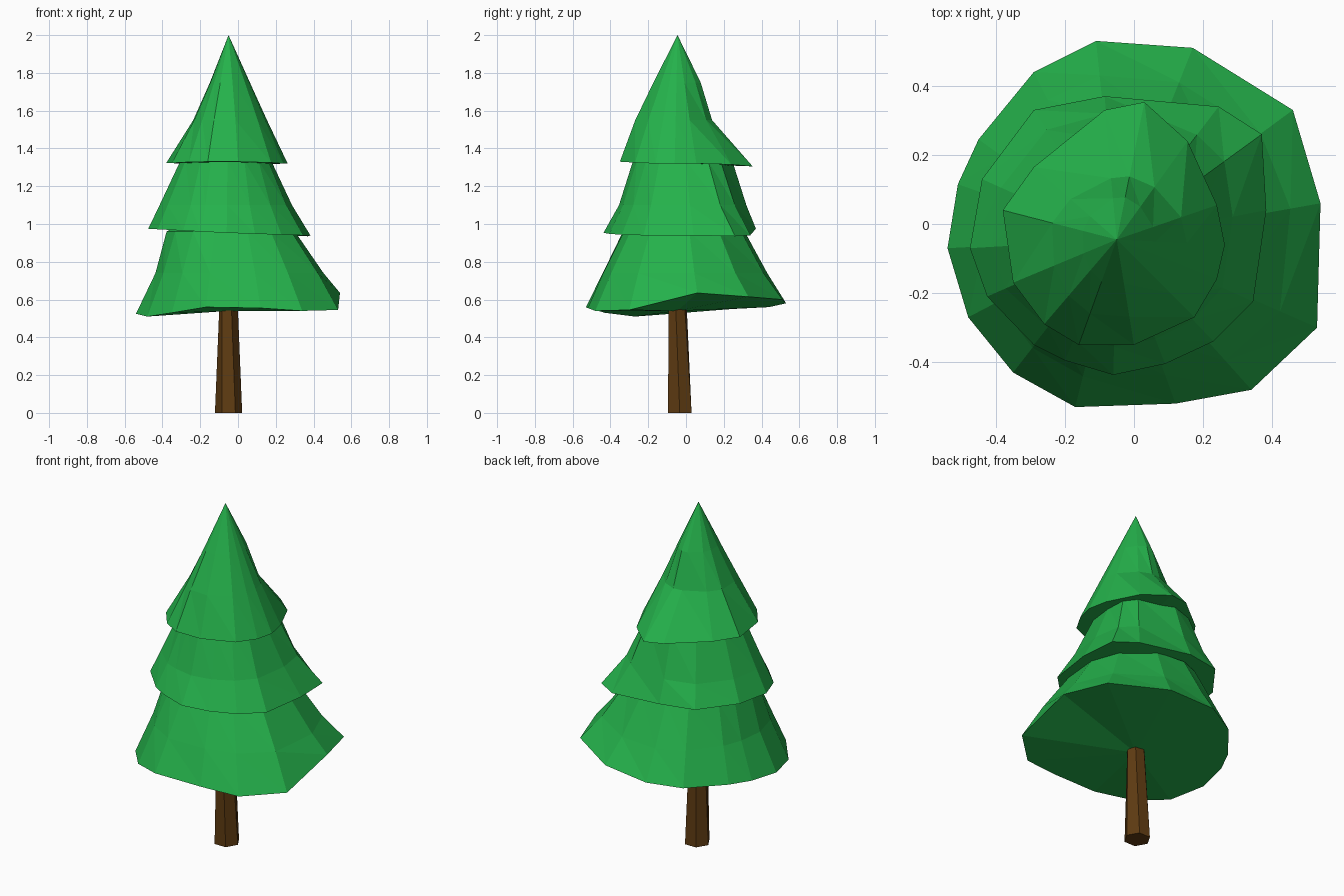
import bpy, bmesh
from math import cos, sin, atan2, hypot, pi

if "Cube" in bpy.data.objects:
    bpy.data.objects.remove(bpy.data.objects["Cube"])

AXIS = (-0.05, -0.045)  # the tree leans slightly off centre


def material(name, rgb):
    m = bpy.data.materials.new(name)
    m.diffuse_color = (*rgb, 1)
    m.use_nodes = True
    m.node_tree.nodes["Principled BSDF"].inputs["Base Color"].default_value = m.diffuse_color
    return m


GREEN = material("needles", (0.018, 0.44, 0.07))
BROWN = material("bark", (0.115, 0.045, 0.006))


def finish(bm, name, mat):
    bmesh.ops.recalc_face_normals(bm, faces=bm.faces)
    me = bpy.data.meshes.new(name)
    bm.to_mesh(me)
    bm.free()
    me.materials.append(mat)
    ob = bpy.data.objects.new(name, me)
    bpy.context.collection.objects.link(ob)
    return ob


def tier(name, rim, levels, under, tip):
    """Skirt from an uneven rim, narrowed per level by left/right/front/back factors."""
    bm = bmesh.new()
    ax, ay = AXIS
    ext_l, ext_r = ax - min(p[0] for p in rim), max(p[0] for p in rim) - ax
    ext_f, ext_b = ay - min(p[1] for p in rim), max(p[1] for p in rim) - ay
    rings = [[bm.verts.new(p) for p in rim]]
    for z, (left, right, front, back) in levels:
        ring = []
        for x, y, _ in rim:
            dx, dy = x - ax, y - ay
            a = atan2(dy, dx)
            c2, s2 = cos(a) ** 2, sin(a) ** 2
            fx, ex = (right, ext_r) if dx > 0 else (left, ext_l)
            fy, ey = (back, ext_b) if dy > 0 else (front, ext_f)
            # half follow the rim's corners, half round them off
            r = .5 * hypot(dx, dy) * (c2 * fx + s2 * fy) + .5 * (c2 * fx * ex + s2 * fy * ey)
            ring.append(bm.verts.new((ax + r * cos(a), ay + r * sin(a), z)))
        rings.append(ring)
    n = len(rim)
    for lo, hi in zip(rings, rings[1:]):
        for i in range(n):
            j = (i + 1) % n
            bm.faces.new((lo[i], lo[j], hi[j]))
            bm.faces.new((lo[i], hi[j], hi[i]))
    # underside and tip fans
    for ring, z in ((rings[0], under), (rings[-1], tip)):
        c = bm.verts.new((ax, ay, z))
        for i in range(n):
            bm.faces.new((ring[i], ring[(i + 1) % n], c))
    return finish(bm, name, GREEN)


# Lower branches
tier("lower_branches", [
    (-.11, .53, .58), (.17, .51, .60), (.46, .33, .615), (.54, .06, .635),
    (.53, -.30, .545), (.34, -.48, .54), (.12, -.52, .555), (-.17, -.53, .56),
    (-.35, -.43, .53), (-.48, -.27, .51), (-.54, -.07, .525), (-.51, .115, .54),
    (-.45, .245, .55), (-.29, .44, .56)],
    [(.74, (.79, .86, .83, .83)), (.96, (.67, .6, .6, .62))], .54, 1.15)

# Middle branches
tier("middle_branches", [
    (-.085, .37, .975), (.245, .34, .94), (.37, .26, .935), (.383, .04, .94),
    (.345, -.225, .94), (.23, -.34, .943), (.09, -.405, .948), (-.06, -.437, .953),
    (-.20, -.395, .96), (-.29, -.35, .965), (-.425, -.21, .972), (-.475, -.07, .975),
    (-.44, .13, .98), (-.29, .33, .98)],
    [(1.1, (.86, .78, .79, .88)), (1.335, (.6, .52, .6, .7))], .955, 1.5)

# Upper branches
tier("upper_branches", [
    (.03, .353, 1.305), (.155, .24, 1.315), (.24, .055, 1.32), (.263, -.06, 1.32),
    (.24, -.16, 1.32), (.175, -.27, 1.325), (0, -.35, 1.33), (-.16, -.35, 1.33),
    (-.26, -.29, 1.328), (-.35, -.17, 1.323), (-.38, .04, 1.323), (-.29, .165, 1.32),
    (-.085, .33, 1.315)],
    [(1.55, (.58, .65, .74, .46)), (1.75, (.3, .36, .42, .31))], 1.32, 2.0)

# Trunk
bm = bmesh.new()
bmesh.ops.create_cone(bm, cap_ends=True, segments=6, radius1=.072, radius2=.048, depth=.62)
for v in bm.verts:
    low = v.co.z < 0
    a = atan2(v.co.x, v.co.y) + (0 if low else -.25)  # slight twist
    r = hypot(v.co.x, v.co.y)
    v.co = (AXIS[0] + r * cos(a), AXIS[1] + r * sin(a) + (.012 if low else 0), v.co.z + .31)
finish(bm, "trunk", BROWN)
